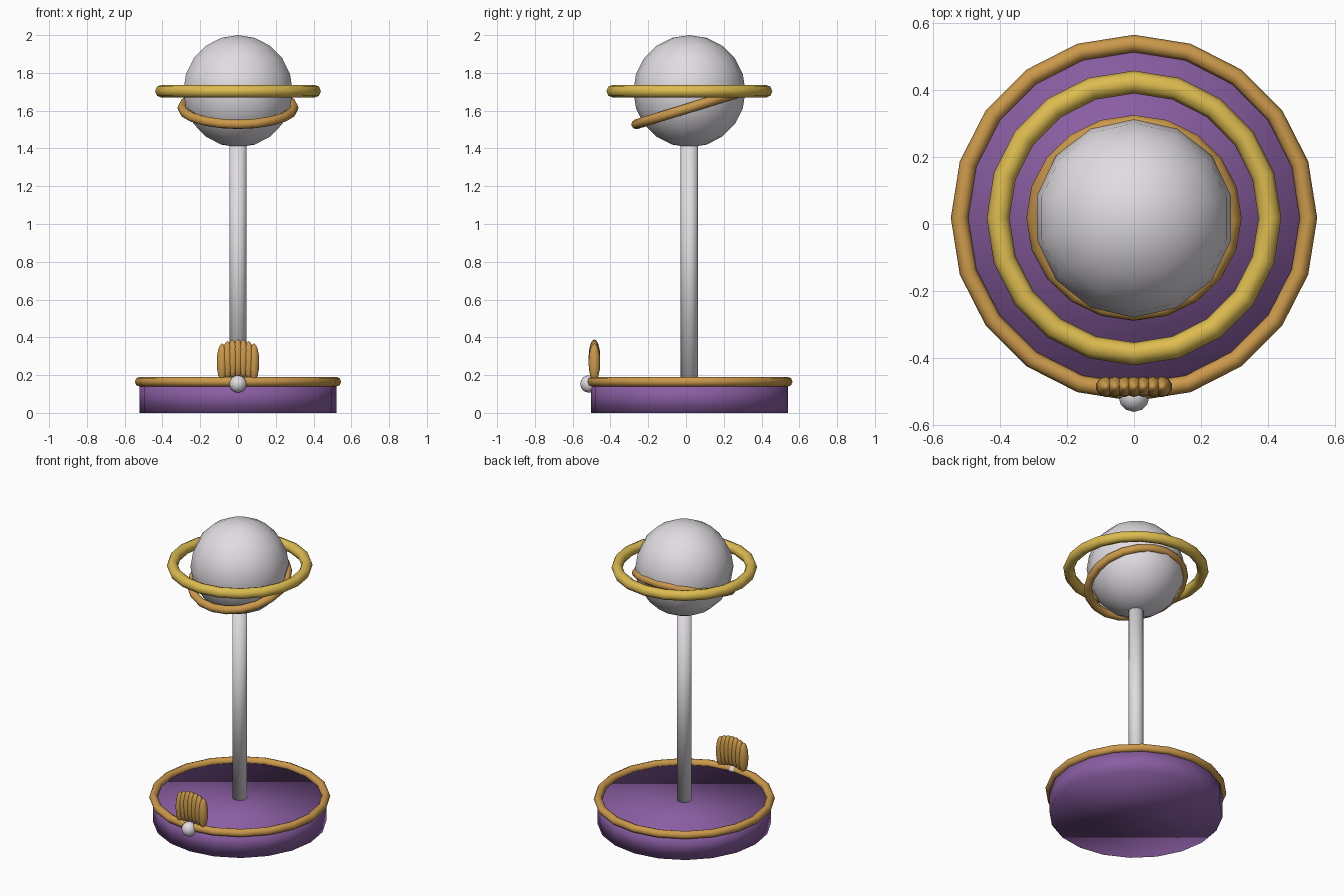
import bpy
from math import radians

cube = bpy.data.objects.get("Cube")
if cube:
    bpy.data.objects.remove(cube, do_unlink=True)

CY = 0.018  # axis of the stand


def material(name, rgb):
    m = bpy.data.materials.new(name)
    m.use_nodes = True
    m.diffuse_color = (*rgb, 1)
    m.node_tree.nodes["Principled BSDF"].inputs["Base Color"].default_value = (*rgb, 1)
    return m


purple = material("purple", (0.25, 0.11, 0.36))
pearl = material("pearl white", (0.75, 0.72, 0.76))
yellow = material("yellow gold", (0.72, 0.50, 0.08))
orange = material("orange gold", (0.60, 0.32, 0.07))


def finish(name, mat):
    ob = bpy.context.object
    ob.name = name
    ob.data.materials.append(mat)
    bpy.ops.object.shade_smooth()
    return ob


def cylinder(name, mat, sides, radius, z0, z1):
    bpy.ops.mesh.primitive_cylinder_add(vertices=sides, radius=radius, depth=z1 - z0,
                                        location=(0, CY, (z0 + z1) / 2))
    return finish(name, mat)


def ring(name, mat, major, minor, z, tilt=0):
    bpy.ops.mesh.primitive_torus_add(major_segments=20, minor_segments=8, major_radius=major,
                                     minor_radius=minor, location=(0, CY, z),
                                     rotation=(radians(tilt), 0, 0))
    return finish(name, mat)


def ball(name, mat, segments, rings, size, location):
    bpy.ops.mesh.primitive_uv_sphere_add(segments=segments, ring_count=rings, radius=1,
                                         location=location)
    bpy.context.object.scale = size
    return finish(name, mat)


# Base with its rim
cylinder("base", purple, 20, 0.522, 0, 0.16)
ring("base_rim", orange, 0.52, 0.026, 0.165)

# Pole and globe
cylinder("pole", pearl, 10, 0.046, 0.15, 1.45)
ball("globe", pearl, 14, 10, (0.297,) * 3, (0, CY, 1.703))

# Level and tilted rings round the globe
ring("level_ring", yellow, 0.405, 0.034, 1.703)
ring("tilted_ring", orange, 0.295, 0.026, 1.615, 17.2)

# Shell of overlapping ribs, lower at the sides
for i in range(-3, 4):
    ball(f"shell_rib_{i + 4}", orange, 10, 8, (0.03, 0.031, 0.1),
         (0.028 * i, -0.485, 0.29 - 0.0025 * i * i))

# Small pearl on the rim
ball("small_pearl", pearl, 12, 8, (0.046,) * 3, (0, -0.514, 0.153))
